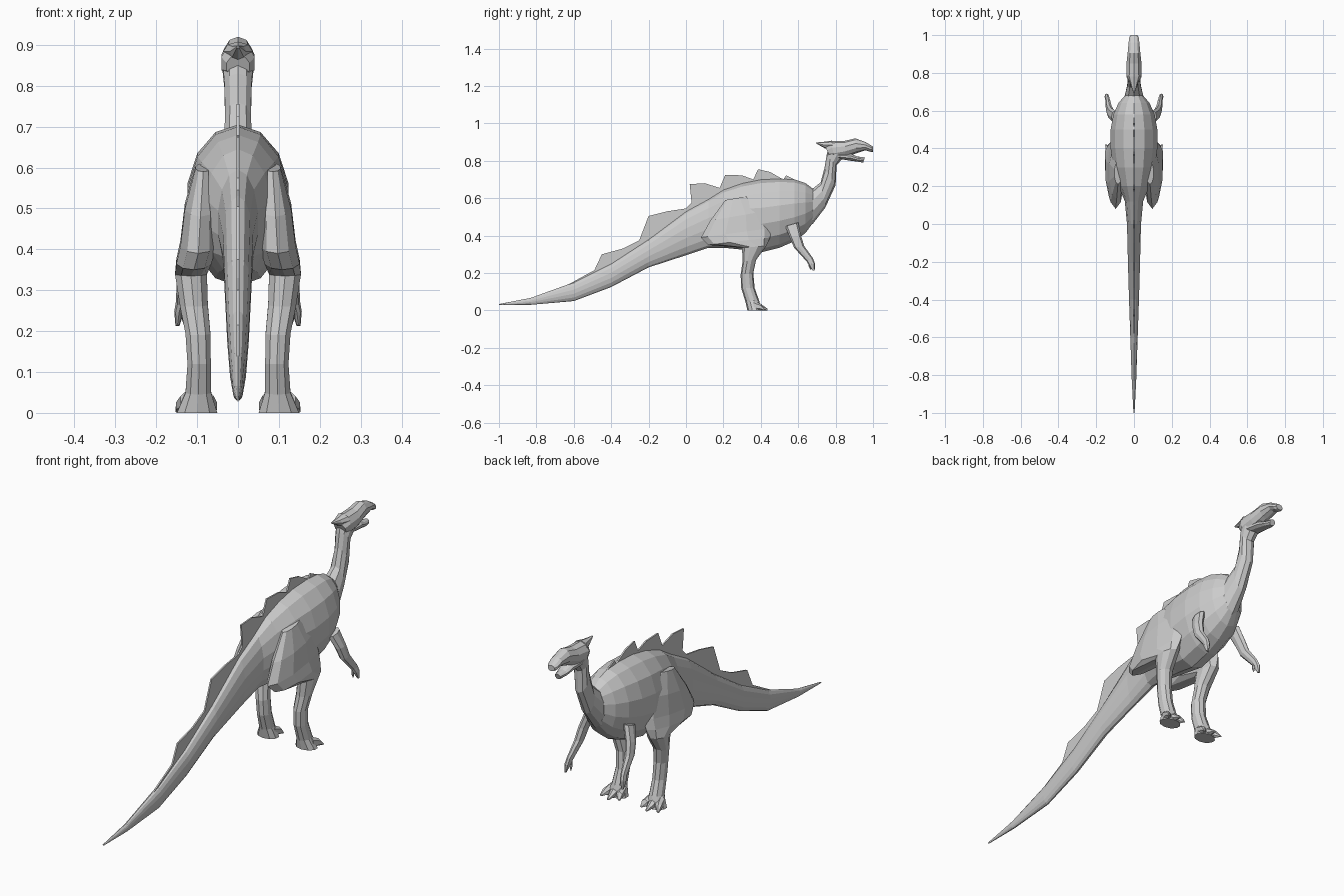
import bpy, bmesh
from math import sin, cos, tau
from mathutils import Vector


def finish(name, bm, mirror=False):
    bmesh.ops.recalc_face_normals(bm, faces=bm.faces)
    mesh = bpy.data.meshes.new(name)
    bm.to_mesh(mesh)
    bm.free()
    ob = bpy.data.objects.new(name, mesh)
    bpy.context.collection.objects.link(ob)
    if mirror:
        ob.modifiers.new("Mirror", 'MIRROR').use_mirror_merge = False
    return ob


def loft(name, stations, sides=10, mirror=False):
    """Each station: y, z of one edge, y, z of the opposite edge, centre x, half width."""
    bm = bmesh.new()
    rings = []
    for ya, za, yb, zb, x, w in stations:
        a, b = Vector((x, ya, za)), Vector((x, yb, zb))
        mid, half = (a + b) / 2, (a - b) / 2
        rings.append([bm.verts.new(mid + half * cos(tau * i / sides)
                                   + Vector((w * sin(tau * i / sides), 0, 0)))
                      for i in range(sides)])
    for r, s in zip(rings, rings[1:]):
        for i in range(sides):
            j = (i + 1) % sides
            bm.faces.new((r[i], r[j], s[j], s[i]))
    bm.faces.new(rings[0])
    bm.faces.new(rings[-1])
    return finish(name, bm, mirror)


def plate(name, outline, thick):
    bm = bmesh.new()
    face = bm.faces.new([bm.verts.new((-thick / 2, y, z)) for y, z in outline])
    ext = bmesh.ops.extrude_face_region(bm, geom=[face])["geom"]
    bmesh.ops.translate(bm, vec=(thick, 0, 0),
                        verts=[v for v in ext if isinstance(v, bmesh.types.BMVert)])
    return finish(name, bm)


# Tail and torso in one skin: y, top z, bottom z, half width
spine = [(-1, .034, .028, .003), (-.83, .067, .03, .012), (-.6, .15, .05, .02),
         (-.4, .25, .125, .027), (-.2, .38, .23, .033), (0, .53, .295, .038),
         (.12, .595, .335, .05), (.2, .645, .335, .083), (.3, .68, .325, .113),
         (.4, .70, .31, .127), (.5, .705, .335, .127), (.58, .70, .37, .112),
         (.64, .68, .415, .085), (.68, .65, .47, .05)]
loft("body_and_tail", [(y, t, y, b, 0, w) for y, t, b, w in spine], 14)

# Neck, rising from the chest
loft("neck", [(.58, .69, .60, .40, 0, .085), (.67, .645, .68, .465, 0, .052),
              (.72, .685, .745, .55, 0, .038), (.74, .76, .80, .67, 0, .033),
              (.752, .83, .805, .775, 0, .035), (.765, .89, .835, .81, 0, .04)])

# Head with open mouth and backward crest
loft("upper_head", [(.745, .875, .77, .82, 0, .03), (.77, .905, .80, .805, 0, .043),
                    (.85, .907, .85, .82, 0, .042), (.905, .92, .91, .84, 0, .035),
                    (.96, .90, .96, .856, 0, .03), (.985, .885, .987, .848, 0, .027),
                    (1.0, .875, 1.0, .848, 0, .018)])
loft("lower_jaw", [(.80, .84, .82, .81, 0, .036), (.88, .84, .88, .80, 0, .031),
                   (.915, .823, .92, .795, 0, .026), (.957, .818, .947, .79, 0, .015)])
loft("head_crest", [(.695, .898, .697, .892, 0, .004), (.74, .902, .745, .865, 0, .02),
                    (.78, .908, .785, .86, 0, .036)], 8)

# Ragged fin along the back, its lower edge buried in the body
fin_top = [(-.7, .10), (-.49, .215), (-.45, .30), (-.34, .33), (-.25, .375), (-.2, .505),
           (-.1, .53), (0, .545), (.03, .575), (.02, .675), (.1, .68), (.18, .655),
           (.21, .725), (.30, .722), (.36, .70), (.385, .755), (.45, .74), (.52, .70),
           (.535, .722), (.60, .69)]
fin_base = [(.58, .66), (.3, .64), (.12, .55), (0, .47), (-.2, .34), (-.4, .21), (-.6, .12)]
plate("back_fin", fin_top + fin_base, .007)

# Hind legs: broad haunch, straight shank, flared foot
loft("hind_leg", [(.33, .61, .21, .59, .085, .02), (.42, .53, .13, .48, .092, .04),
                  (.455, .44, .08, .39, .097, .046), (.45, .39, .12, .35, .108, .045),
                  (.43, .345, .30, .335, .115, .041), (.375, .27, .302, .26, .108, .036),
                  (.36, .20, .292, .19, .098, .032), (.367, .12, .295, .12, .095, .030),
                  (.39, .055, .318, .045, .097, .033), (.405, .0, .328, .0, .10, .052)],
     10, True)
for i, (x0, x1, tip) in enumerate([(.075, .058, .415), (.10, .10, .437), (.125, .148, .42)]):
    loft(f"toe_{i + 1}", [(.36, .055, .36, .0, x0, .018),
                          (.40, .035, .40, .0, (x0 + x1) / 2, .017),
                          (tip, .008, tip, .0, x1, .006)], 6, True)

# Small arms with hand and thumb
loft("arm", [(.60, .47, .53, .45, .10, .02), (.615, .40, .555, .39, .122, .02),
             (.632, .345, .578, .335, .131, .018), (.678, .28, .645, .262, .14, .012),
             (.69, .25, .655, .245, .144, .012), (.688, .212, .674, .215, .148, .005)],
     8, True)
loft("thumb", [(.675, .28, .65, .26, .138, .008), (.668, .24, .655, .235, .134, .006),
               (.668, .218, .664, .218, .132, .002)], 5, True)
